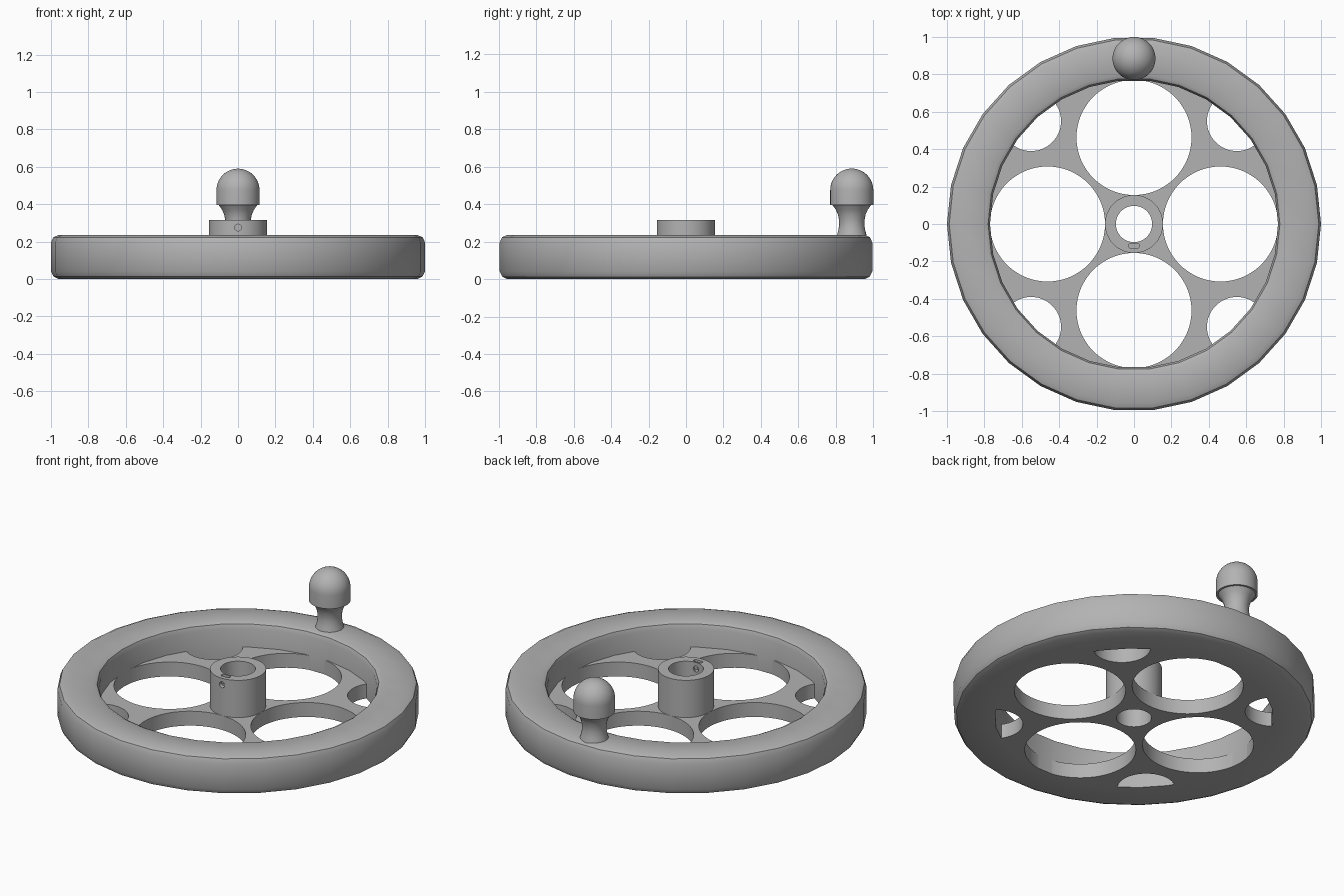
import bpy, bmesh, math
from mathutils import Matrix, Vector

old = bpy.data.objects.get("Cube")
if old:
    bpy.data.objects.remove(old, do_unlink=True)

grey = bpy.data.materials.new("machined_grey")
grey.use_nodes = True
colour = (0.45, 0.45, 0.45, 1)
grey.diffuse_color = colour
grey.node_tree.nodes["Principled BSDF"].inputs["Base Color"].default_value = colour


def finish(bm, name):
    """Turn a bmesh into a named grey object."""
    bmesh.ops.remove_doubles(bm, verts=bm.verts, dist=1e-5)
    bmesh.ops.recalc_face_normals(bm, faces=bm.faces)
    mesh = bpy.data.meshes.new(name)
    bm.to_mesh(mesh)
    bm.free()
    mesh.materials.append(grey)
    obj = bpy.data.objects.new(name, mesh)
    bpy.context.collection.objects.link(obj)
    return obj


def lathe(name, profile, sides, closed=True, centre=(0, 0, 0)):
    """Spin (radius, height) points around a vertical axis."""
    bm = bmesh.new()
    verts = [bm.verts.new((r, 0, z)) for r, z in profile]
    pairs = list(zip(verts, verts[1:])) + ([(verts[-1], verts[0])] if closed else [])
    edges = [bm.edges.new(p) for p in pairs]
    bmesh.ops.spin(bm, geom=verts + edges, cent=(0, 0, 0), axis=(0, 0, 1),
                   angle=math.tau, steps=sides, use_merge=True)
    bmesh.ops.translate(bm, verts=bm.verts, vec=centre)
    return finish(bm, name)


def cylinder(bm, radius, depth, centre, sides=64, turn=None):
    matrix = Matrix.Translation(centre) @ (turn or Matrix())
    bmesh.ops.create_cone(bm, cap_ends=True, segments=sides, radius1=radius,
                          radius2=radius, depth=depth, matrix=matrix)


def cut(obj, bm):
    """Subtract a bmesh from an object and discard the cutter."""
    cutter = finish(bm, "cutter")
    cutter.hide_render = True
    mod = obj.modifiers.new("holes", "BOOLEAN")
    mod.operation, mod.solver, mod.object = "DIFFERENCE", "EXACT", cutter
    bpy.context.view_layer.objects.active = obj
    bpy.ops.object.modifier_apply(modifier=mod.name)
    bpy.data.objects.remove(cutter, do_unlink=True)


def smooth(obj, degrees):
    bpy.ops.object.select_all(action="DESELECT")
    obj.select_set(True)
    bpy.context.view_layer.objects.active = obj
    bpy.ops.object.shade_smooth_by_angle(angle=math.radians(degrees))


RIM_SIDES, INNER, RIM_TOP, PLATE_TOP, HUB = 30, 0.77, 0.235, 0.088, 0.155

# Faceted rim with rounded edges
rim = lathe("rim", [
    (INNER, 0), (0.96, 0), (0.985, 0.012), (1, 0.04),
    (1, 0.195), (0.988, 0.223), (0.96, RIM_TOP),
    (0.80, RIM_TOP), (0.78, 0.225), (INNER, 0.2)], RIM_SIDES)
smooth(rim, 32)

# Web plate with four large and four small holes and the bore
bm = bmesh.new()
cylinder(bm, INNER, PLATE_TOP, (0, 0, PLATE_TOP / 2), RIM_SIDES, Matrix.Rotation(math.pi / 2, 4, "Z"))
plate = finish(bm, "web_plate")
bm = bmesh.new()
cylinder(bm, 0.097, 0.5, (0, 0, 0))
for i in range(8):
    distance, radius = (0.778, 0.16) if i % 2 else (0.4625, 0.3075)
    a = i * math.pi / 4
    cylinder(bm, radius, 0.5, (distance * math.cos(a), distance * math.sin(a), 0))
cut(plate, bm)
smooth(plate, 30)

# Hub with bore, screw hole and nut slot
hub = lathe("hub", [(0.097, PLATE_TOP), (HUB, PLATE_TOP), (HUB, 0.315), (0.097, 0.315)], 64)
bm = bmesh.new()
cylinder(bm, 0.018, 0.12, (0, -0.13, 0.275), 24, Matrix.Rotation(math.pi / 2, 4, "X"))
cut(hub, bm)
bm = bmesh.new()
bmesh.ops.create_cube(bm, size=1, matrix=Matrix.Translation((0, -0.117, 0.305))
                      @ Matrix.Diagonal((0.056, 0.024, 0.1, 1)))
upright = [e for e in bm.edges if abs((e.verts[0].co - e.verts[1].co).z) > 0.05]
bmesh.ops.bevel(bm, geom=upright, offset=0.009, segments=3, affect="EDGES", profile=0.5)
cut(hub, bm)
smooth(hub, 30)

# Handle: waisted neck, short cylinder and domed top
KNOB, DOME = 0.115, 0.475
neck = [(0, RIM_TOP - 0.005), (0.08, RIM_TOP - 0.005), (0.072, 0.26), (0.067, 0.29),
        (0.068, 0.315), (0.074, 0.345), (0.085, 0.37), (0.103, 0.395), (KNOB, 0.395)]
dome = [(KNOB * math.cos(t), DOME + KNOB * math.sin(t))
        for t in (i * math.pi / 24 for i in range(12))]
handle = lathe("handle", neck + dome + [(0, DOME + KNOB)], 48, False, (0, 0.885, 0))
smooth(handle, 35)
